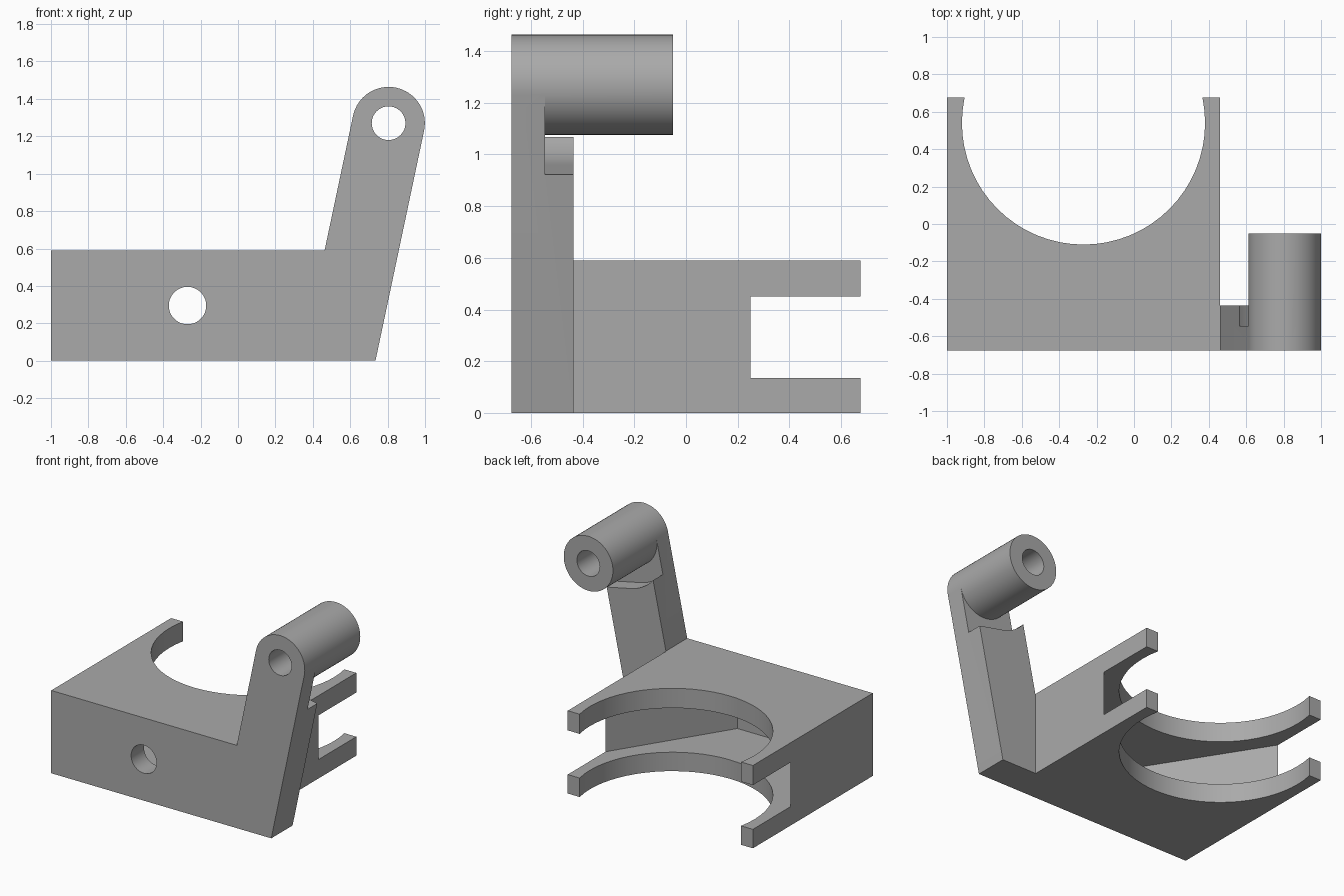
import bpy, bmesh
from math import sin, cos, pi, atan
from mathutils import Vector

if "Cube" in bpy.data.objects:
    bpy.data.objects.remove(bpy.data.objects["Cube"], do_unlink=True)

grey = bpy.data.materials.new("plain grey")
grey.use_nodes = True
grey.diffuse_color = (0.4, 0.4, 0.4, 1)
grey.node_tree.nodes["Principled BSDF"].inputs["Base Color"].default_value = (0.4, 0.4, 0.4, 1)


def prism(name, points, axis, lo, hi):
    """Extrude a 2D profile along z (xy profile) or y (xz profile)."""
    place = (lambda u, v, t: (u, v, t)) if axis == "z" else (lambda u, v, t: (u, t, v))
    bm = bmesh.new()
    face = bm.faces.new([bm.verts.new(place(u, v, lo)) for u, v in points])
    moved = bmesh.ops.extrude_face_region(bm, geom=[face])["geom"]
    bmesh.ops.translate(bm, vec=Vector(place(0, 0, hi - lo)),
                        verts=[g for g in moved if isinstance(g, bmesh.types.BMVert)])
    bmesh.ops.recalc_face_normals(bm, faces=bm.faces)
    mesh = bpy.data.meshes.new(name)
    bm.to_mesh(mesh)
    bm.free()
    mesh.materials.append(grey)
    obj = bpy.data.objects.new(name, mesh)
    bpy.context.collection.objects.link(obj)
    return obj


def circle(cx, cy, r, start=0.0, n=64):
    return [(cx + r * cos(start + 2 * pi * k / n), cy + r * sin(start + 2 * pi * k / n))
            for k in range(n)]


def combine(target, tool, operation):
    """Apply a boolean and remove the tool object."""
    mod = target.modifiers.new(operation, "BOOLEAN")
    mod.operation, mod.solver, mod.object = operation, "EXACT", tool
    bpy.context.view_layer.objects.active = target
    bpy.ops.object.modifier_apply(modifier=mod.name)
    bpy.data.objects.remove(tool, do_unlink=True)


FRONT, BACK = -0.675, 0.675
MID = -0.27                      # centre line of the body
PX, PZ, PR = 0.805, 1.27, 0.194  # pivot centre and radius
LEAN = atan(0.2115)              # tilt of the arm

# Body block with round bore, flared pocket and small front hole
body = prism("bracket", [(-1, FRONT), (0.46, FRONT), (0.46, BACK), (-1, BACK)], "z", 0, 0.59)
combine(body, prism("bore", circle(MID, 0.54, 0.65), "z", -1, 2), "DIFFERENCE")
half = [(0.236, -0.53), (0.73, 0.25), (0.9, 0.25), (0.9, 0.9)]
pocket = [(MID + x, y) for x, y in half] + [(MID - x, y) for x, y in reversed(half)]
combine(body, prism("pocket", pocket, "z", 0.135, 0.45), "DIFFERENCE")
combine(body, prism("front_hole", circle(MID, 0.295, 0.1), "y", -1, 0), "DIFFERENCE")

# Leaning arm with rounded head
ring = circle(PX, PZ, PR, -LEAN)
arm = prism("arm", [(0.3, 0), (0.735, 0)] + ring[:33] + [(0.463, 0.59), (0.3, 0.59)],
            "y", FRONT, -0.435)

# Recess around the pivot: a round clearance that runs out straight to one side
across, along = Vector((cos(LEAN), -sin(LEAN))), Vector((sin(LEAN), cos(LEAN)))
centre, gap = Vector((PX, PZ)), 0.315
slab = [centre + across * a + along * b
        for a, b in ((0, -gap), (0.6, -gap), (0.6, gap), (0, gap))]
combine(arm, prism("round_clearance", circle(PX, PZ, gap), "y", -0.545, 0), "DIFFERENCE")
combine(arm, prism("side_clearance", slab, "y", -0.545, 0), "DIFFERENCE")

# Pivot tube
combine(arm, prism("pivot_tube", ring, "y", -0.545, -0.05), "UNION")
combine(arm, prism("pivot_hole", circle(PX, PZ, 0.09), "y", -1, 1), "DIFFERENCE")

combine(body, arm, "UNION")
bpy.ops.object.select_all(action="DESELECT")
body.select_set(True)
bpy.context.view_layer.objects.active = body
bpy.ops.object.shade_smooth_by_angle(angle=pi / 6)
